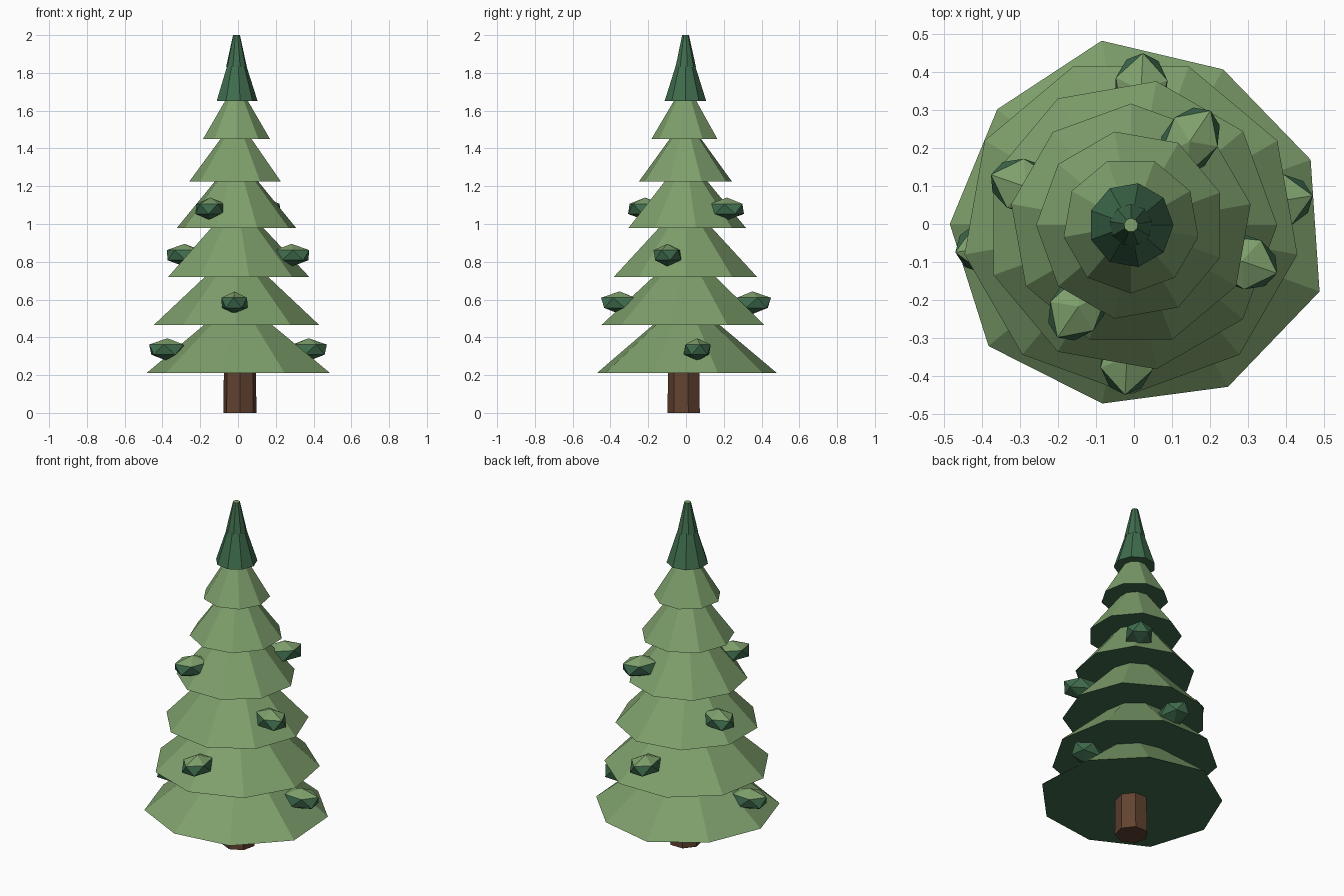
import bpy, bmesh
from math import radians, cos, sin
from mathutils import Matrix

if "Cube" in bpy.data.objects:
    bpy.data.objects.remove(bpy.data.objects["Cube"])


def material(name, rgb):
    m = bpy.data.materials.new(name)
    m.diffuse_color = (*rgb, 1)
    m.use_nodes = True
    m.node_tree.nodes["Principled BSDF"].inputs["Base Color"].default_value = m.diffuse_color
    return m


LIGHT = material("light_needles", (0.21, 0.35, 0.15))
DARK = material("dark_needles", (0.05, 0.15, 0.075))
BARK = material("bark", (0.12, 0.055, 0.03))


def finish(name, bm, mats):
    """Make the object; upward-facing faces take the first material, others the last."""
    bmesh.ops.recalc_face_normals(bm, faces=bm.faces)
    bm.normal_update()
    for f in bm.faces:
        f.material_index = 0 if f.normal.z > 0.42 else len(mats) - 1
    me = bpy.data.meshes.new(name)
    bm.to_mesh(me)
    bm.free()
    for m in mats:
        me.materials.append(m)
    ob = bpy.data.objects.new(name, me)
    bpy.context.collection.objects.link(ob)
    return ob


def frustum(name, radii, taper, z0, z1, start, centre, mats):
    """Closed low-poly frustum with one radius per corner."""
    bm = bmesh.new()
    n = len(radii)
    rings = []
    for z, k in ((z0, 1), (z1, taper)):
        rings.append([bm.verts.new((centre[0] + r * k * cos(radians(start + 360 * i / n)),
                                    centre[1] + r * k * sin(radians(start + 360 * i / n)), z))
                      for i, r in enumerate(radii)])
    lo, hi = rings
    for i in range(n):
        j = (i + 1) % n
        bm.faces.new((lo[i], lo[j], hi[j], hi[i]))
    bm.faces.new(lo[::-1])
    bm.faces.new(hi)
    return finish(name, bm, mats)


# Trunk
frustum("trunk", [0.09] * 7, 0.94, 0, 0.4, -90, (0.01, -0.008), [BARK])

# Branch tiers: bottom z, top z, corner radii, taper
wide = [0.495, 0.47, 0.49, 0.47, 0.485, 0.50, 0.48, 0.495, 0.52]
tiers = [
    (0.21, 0.49, wide, 0.31),
    (0.465, 0.75, [0.445] * 9, 0.31),
    (0.72, 1.00, [0.385] * 9, 0.32),
    (0.98, 1.25, [0.32] * 9, 0.30),
    (1.225, 1.47, [0.25] * 9, 0.28),
    (1.45, 1.67, [0.18] * 9, 0.28),
    (1.65, 1.84, [0.112] * 9, 0.46),
    (1.83, 2.00, [0.056] * 9, 0.33),
]
for i, (z0, z1, radii, taper) in enumerate(tiers):
    centre = (0, 0) if i == 0 else (-0.008, -0.003)
    frustum(f"branch_tier_{i + 1}", radii, taper, z0, z1, 20 + 10 * i, centre, [LIGHT, DARK])

# Needle clumps: opposite pairs on the four lowest tiers (angle, distance, height)
for i, (angle, dist, z) in enumerate([(9, 0.378, 0.335), (87, 0.352, 0.583),
                                      (-19, 0.300, 0.835), (56, 0.262, 1.08)]):
    for side in (0, 180):
        bm = bmesh.new()
        bmesh.ops.create_icosphere(bm, subdivisions=1, radius=1)
        bm.transform(Matrix.Rotation(radians(angle + side), 4, 'Z')
                     @ Matrix.Translation((dist, 0, z))
                     @ Matrix.Diagonal((0.11, 0.08, 0.06, 1)))
        finish(f"needle_clump_{i + 1}_{'b' if side else 'a'}", bm, [LIGHT, DARK])
